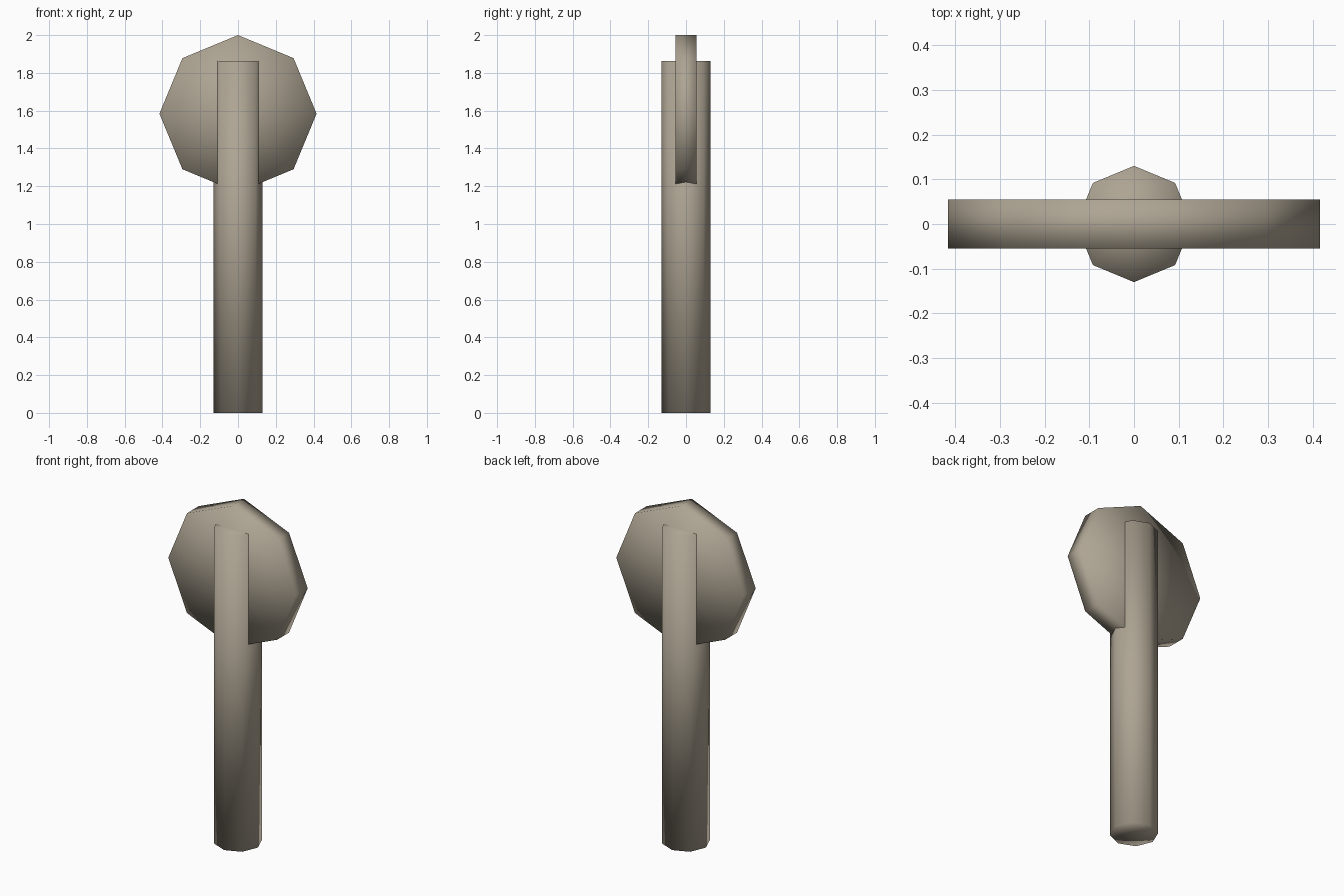
import bpy
import math

if "Cube" in bpy.data.objects:
    bpy.data.objects.remove(bpy.data.objects["Cube"])

# Single warm stone colour
stone = bpy.data.materials.new("warm_stone")
stone.diffuse_color = (0.42, 0.37, 0.29, 1.0)
stone.use_nodes = True
stone.node_tree.nodes["Principled BSDF"].inputs["Base Color"].default_value = stone.diffuse_color


def octagonal_prism(name, radius, depth, location, rotation):
    """Eight-sided prism with fan caps, smoothly shaded throughout."""
    bpy.ops.mesh.primitive_cylinder_add(
        vertices=8, radius=radius, depth=depth, end_fill_type='TRIFAN',
        location=location, rotation=rotation)
    obj = bpy.context.object
    obj.name = name
    obj.data.materials.append(stone)
    bpy.ops.object.shade_smooth()
    return obj


# Upright post
octagonal_prism("post", 0.13, 1.862, (0, 0, 0.931), (0, 0, 0))

# Thin disc facing front and back, with the post running through it
octagonal_prism("disc", 0.416, 0.11, (0, 0, 1.584), (math.pi / 2, 0, 0))
